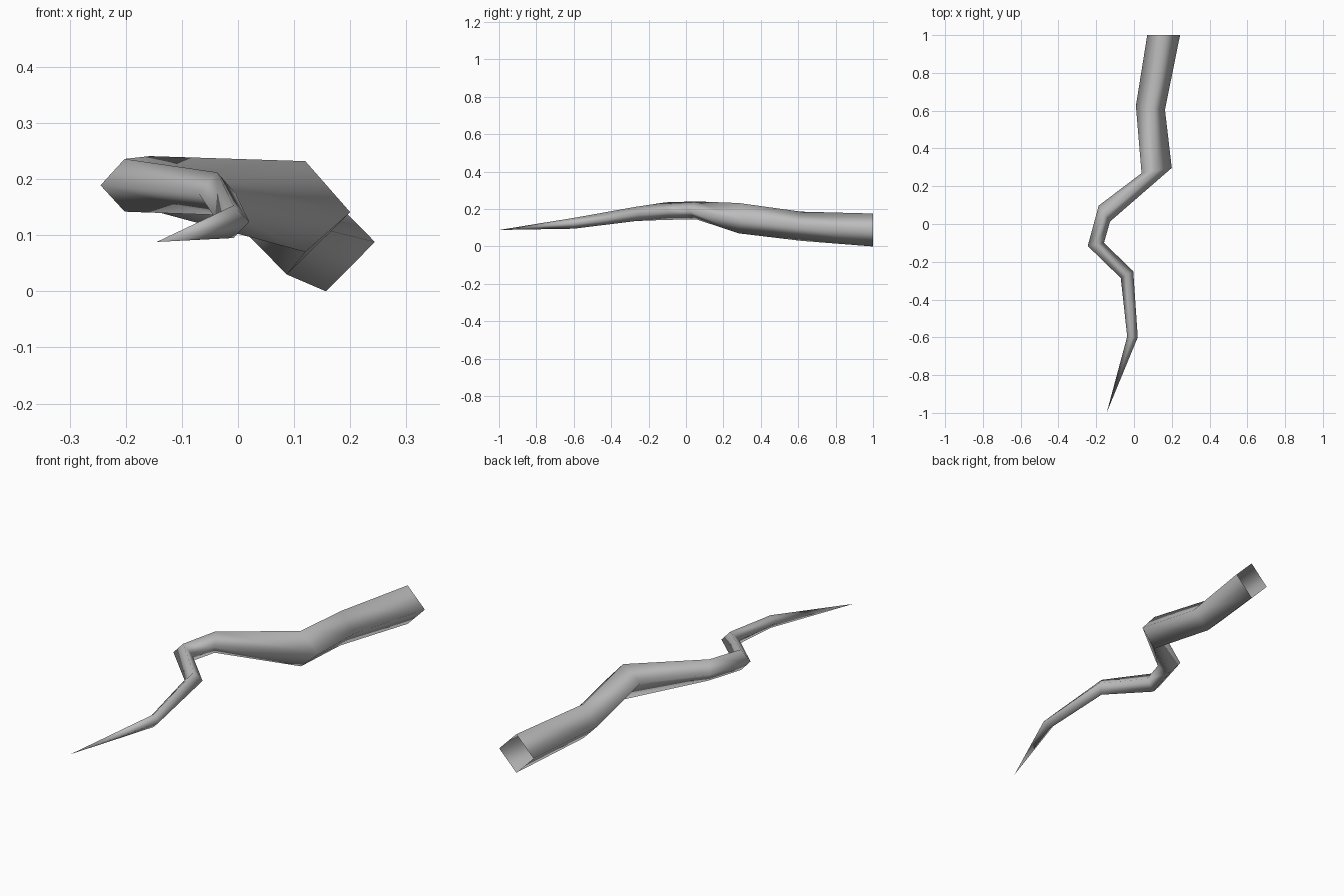
import bpy
import bmesh
from mathutils import Vector

cube = bpy.data.objects.get("Cube")
if cube:
    bpy.data.objects.remove(cube)

# Plain grey surface
grey = bpy.data.materials.new("plain grey")
grey.use_nodes = True
colour = (0.5, 0.5, 0.5, 1)
grey.diffuse_color = colour
grey.node_tree.nodes["Principled BSDF"].inputs["Base Color"].default_value = colour

# Cross-sections from the open thick end: centre, half-width vector, half-height
sections = [
    ((0.157, 1.0, 0.088), (0.087, 0, 0), 0.088),
    ((0.087, 0.615, 0.108), (0.077, -0.01, 0), 0.078),
    ((0.12, 0.283, 0.151), (0.08, 0.014, -0.01), 0.081),
    ((-0.157, 0.055, 0.193), (0.03, -0.042, 0), 0.048),
    ((-0.202, -0.108, 0.189), (0.043, 0.008, 0), 0.047),
    ((-0.037, -0.268, 0.174), (0.033, 0.018, 0), 0.038),
    ((-0.008, -0.598, 0.124), (0.028, -0.002, 0), 0.029),
]
tip = (-0.145, -1.0, 0.088)

# Four-sided crooked branch, bridged section by section and closed to a point
bm = bmesh.new()
rings = []
for centre, side, height in sections:
    c, s, up = Vector(centre), Vector(side), Vector((0, 0, height))
    rings.append([bm.verts.new(c + d) for d in (s, up, -s, -up)])
for a, b in zip(rings, rings[1:]):
    for i in range(4):
        j = (i + 1) % 4
        bm.faces.new((a[i], a[j], b[j], b[i]))
point = bm.verts.new(tip)
for i in range(4):
    bm.faces.new((rings[-1][i], rings[-1][(i + 1) % 4], point))
bmesh.ops.recalc_face_normals(bm, faces=bm.faces)
for face in bm.faces:
    face.smooth = True

mesh = bpy.data.meshes.new("crooked_branch")
bm.to_mesh(mesh)
bm.free()
# Make the winding face outward on the open tube
first = mesh.polygons[0]
if first.normal.dot(first.center - Vector(sections[0][0])) < 0:
    mesh.flip_normals()
mesh.materials.append(grey)
branch = bpy.data.objects.new("crooked_branch", mesh)
bpy.context.collection.objects.link(branch)
